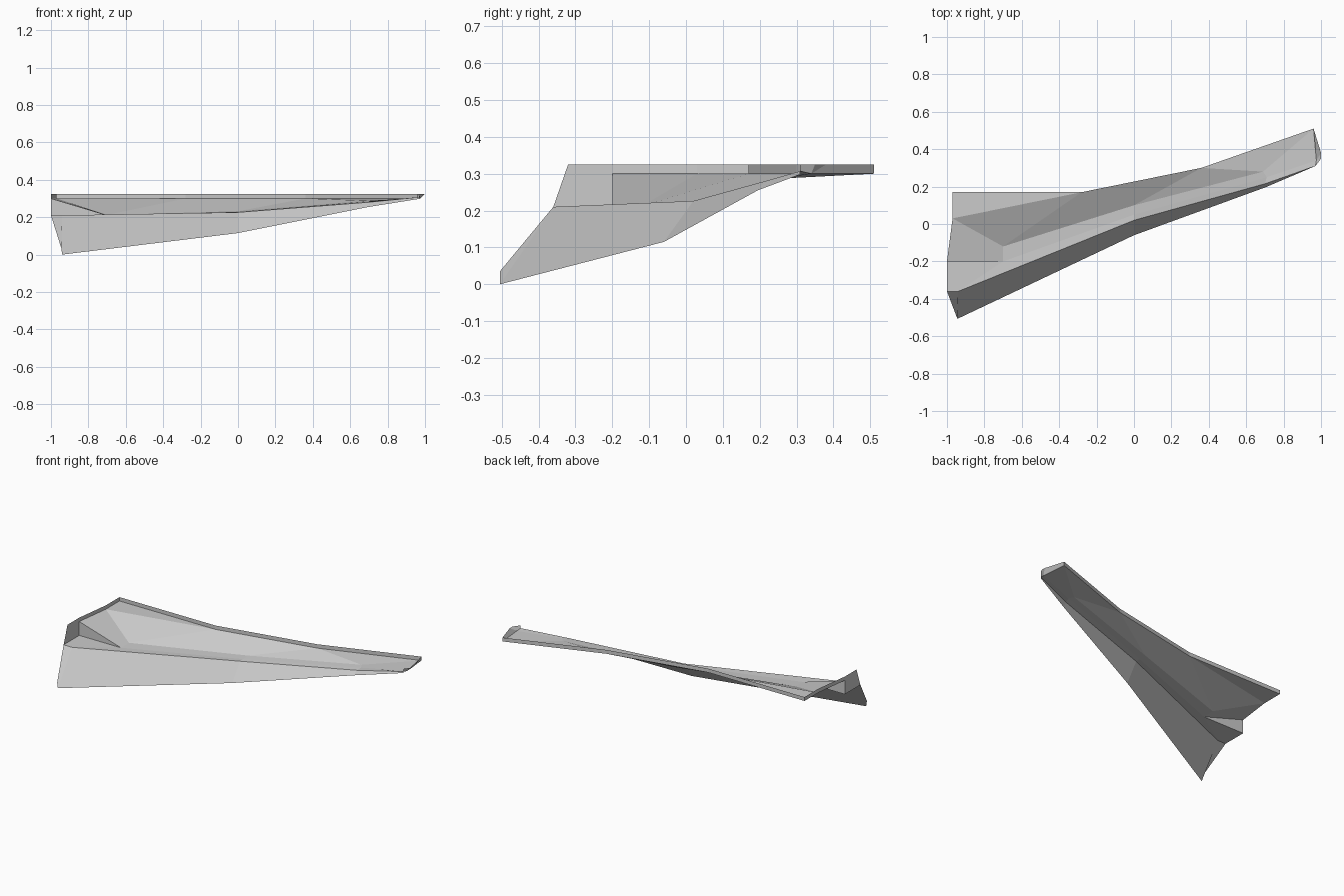
import bpy
import bmesh

cube = bpy.data.objects.get("Cube")
if cube:
    bpy.data.objects.remove(cube)

RIM, EDGE, BED = 0.325, 0.3, 0.21  # heights of rim top, rim foot and bed

grey = bpy.data.materials.new("light_grey")
grey.use_nodes = True
color = (0.6, 0.6, 0.6, 1)
grey.diffuse_color = color
grey.node_tree.nodes["Principled BSDF"].inputs["Base Color"].default_value = color


def lift(path, z):
    """Place plan points, or whole points, at one height."""
    return [(p[0], p[1], z) for p in path]


def sheet(name, *strips):
    """Join pairs of paths with flat faces; repeated points give triangles."""
    bm = bmesh.new()
    verts = {}

    def vert(p):
        if p not in verts:
            verts[p] = bm.verts.new(p)
        return verts[p]

    for first, second in strips:
        for i in range(len(first) - 1):
            ring = (first[i], first[i + 1], second[i + 1], second[i])
            corners = [vert(p) for p in dict.fromkeys(ring)]
            if len(corners) > 2:
                bm.faces.new(corners)
    bmesh.ops.recalc_face_normals(bm, faces=bm.faces)
    mesh = bpy.data.meshes.new(name)
    bm.to_mesh(mesh)
    bm.free()
    mesh.materials.append(grey)
    obj = bpy.data.objects.new(name, mesh)
    bpy.context.collection.objects.link(obj)
    return obj


# Guide lines running from the wide end to the narrow tip
back = lift([(-.97, .17), (-.28, .17), (.36, .3), (.96, .51)], EDGE)
wide, bend, sweep, tip = back
shoulder = (-.97, .03, EDGE)
valley = [(-.7, -.12, .212), (0, .1, .232), (.69, .28, .288)]
ledge = (-1, -.2, EDGE)
crease = [(-.7, -.2, BED), (0, .05, .228), (.71, .25, .286), (.975, .34, EDGE)]
notch = (-1, -.2, BED)
corner = (-1, -.36, BED)
brow = [(-.94, -.36, BED), (0, .02, .226), (.7, .215, .28), (.97, .31, .307)]
hem = [(-.94, -.505, 0), (0, -.06, .115), (.7, .195, .255), (.97, .31, .298)]

# Sloped back of the trough
sheet("back_slope", ([wide, bend, bend, sweep, sweep, tip],
                     [shoulder, shoulder, *valley, valley[-1]]))

# Trough floor with the step at the wide end
sheet("trough_floor",
      ([shoulder, *valley, tip], [ledge, *crease]),
      ([notch, *crease], [corner, *brow]),
      ([ledge, crease[0]], [notch, crease[0]]))

# Front skirt with the folded flange at the wide end
flange = (-.945, -.505, .035)
sheet("front_skirt", (brow, hem),
      ([corner, brow[0]], [flange, hem[0]]))

# Thin upright rim around the back and the tip
tip_top = lift([tip, (1, .38), (1, .35), brow[-1]], RIM)
tip_foot = [tip, crease[-1], crease[-1], brow[-1]]
sheet("rim", (lift(back, RIM), back), (tip_top, tip_foot))

# Upright end panel, tall beside the notch
sheet("end_panel",
      (lift([wide, shoulder, ledge], RIM), [wide, shoulder, ledge]),
      ([(-1, -.2, RIM), (-1, -.32, RIM)], [notch, corner]))
